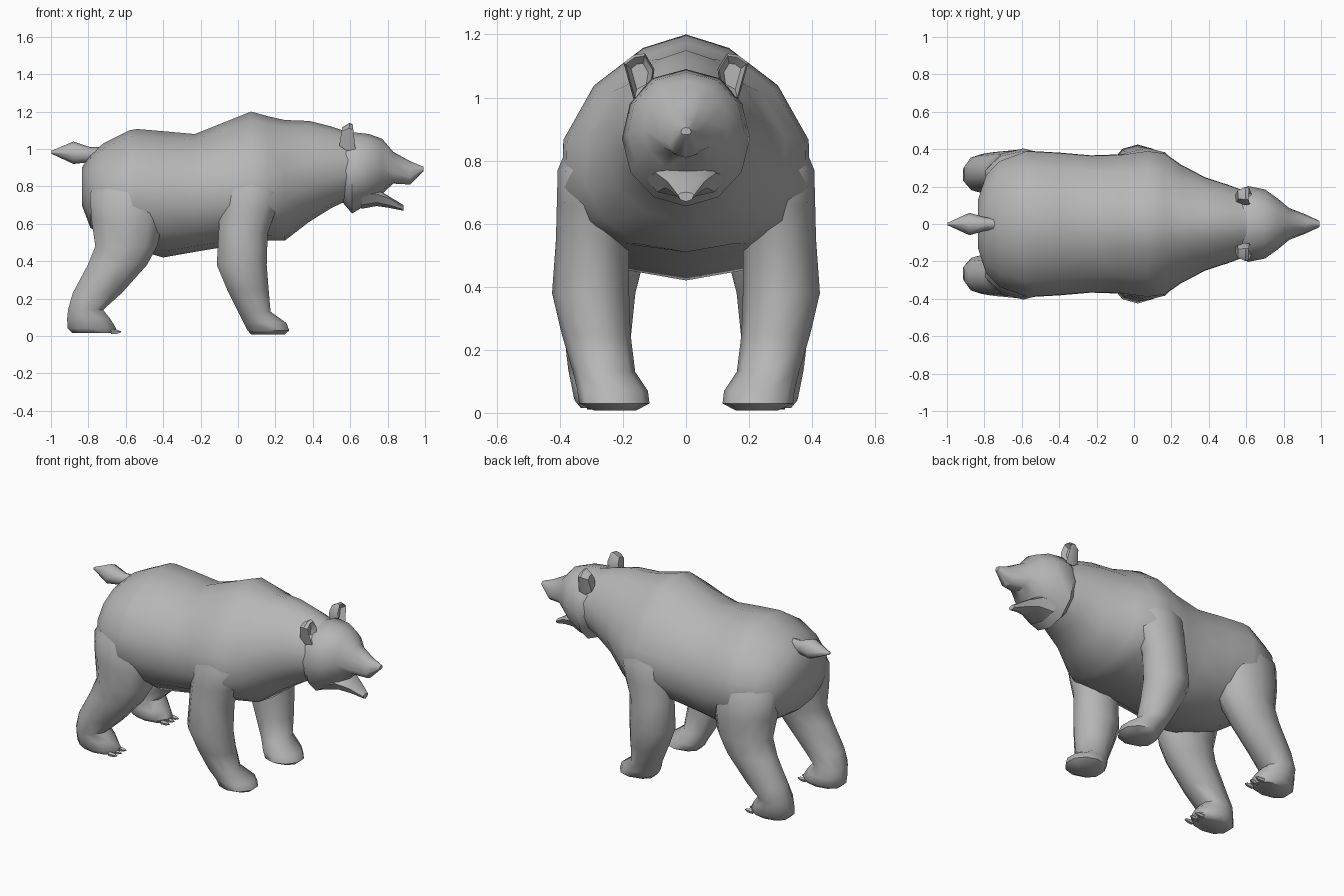
import bpy, bmesh, math

fur = bpy.data.materials.new("grey_fur")
fur.diffuse_color = (0.47, 0.47, 0.47, 1)


def loft(name, rings, angle=50):
    """Skin a closed surface through rings of equal point count."""
    bm = bmesh.new()
    loops = [[bm.verts.new(p) for p in r] for r in rings]
    n = len(loops[0])
    for a, b in zip(loops, loops[1:]):
        for i in range(n):
            j = (i + 1) % n
            bm.faces.new((a[i], a[j], b[j], b[i]))
    bm.faces.new(loops[0])
    bm.faces.new(loops[-1])
    bmesh.ops.recalc_face_normals(bm, faces=bm.faces)
    mesh = bpy.data.meshes.new(name)
    bm.to_mesh(mesh)
    bm.free()
    ob = bpy.data.objects.new(name, mesh)
    bpy.context.collection.objects.link(ob)
    mesh.materials.append(fur)
    bpy.ops.object.select_all(action='DESELECT')
    ob.select_set(True)
    bpy.context.view_layer.objects.active = ob
    bpy.ops.object.shade_smooth_by_angle(angle=math.radians(angle))
    return ob


def mirror(ob):
    ob.modifiers.new("other_side", 'MIRROR').use_axis = (False, True, False)


def upright(x, zb, zt, w, zm, n=14, cy=0, top=1.0, low=1.0):
    """Egg-shaped ring: bottom, top, half width, widest height, fullness powers."""
    pts = []
    for i in range(n):
        a = 2 * math.pi * i / n + math.pi / 2
        s, c = math.sin(a), math.cos(a)
        z = zm + s * ((zt - zm) if s > 0 else (zm - zb))
        y = math.copysign(abs(c) ** (top if s > 0 else low), c)
        pts.append((x, cy + w * y, z))
    return pts


def level(z, x0, x1, y0, y1, n=10):
    """Rounded ring lying flat, filling the given x and y span."""
    pts = []
    for i in range(n):
        a = 2 * math.pi * (i + 0.5) / n
        pts.append(((x0 + x1) / 2 + 0.52 * (x1 - x0) * math.cos(a),
                    (y0 + y1) / 2 + 0.52 * (y1 - y0) * math.sin(a), z))
    return pts


# Torso with rump, shoulder hump and neck
loft("body", [upright(*s, top=1.3 if s[0] > -0.1 else 1.12, low=0.85) for s in [
    (-0.835, 0.70, 0.90, 0.13, 0.80),
    (-0.79, 0.58, 0.97, 0.27, 0.77),
    (-0.72, 0.53, 1.03, 0.345, 0.76),
    (-0.58, 0.47, 1.10, 0.398, 0.76),
    (-0.54, 0.46, 1.107, 0.398, 0.76),
    (-0.40, 0.42, 1.095, 0.39, 0.76),
    (-0.23, 0.45, 1.08, 0.375, 0.75),
    (-0.08, 0.475, 1.14, 0.38, 0.76),
    (0.07, 0.495, 1.20, 0.402, 0.77),
    (0.16, 0.51, 1.175, 0.39, 0.77),
    (0.25, 0.51, 1.155, 0.325, 0.79),
    (0.38, 0.61, 1.15, 0.255, 0.86),
    (0.50, 0.685, 1.12, 0.215, 0.89),
    (0.62, 0.74, 1.08, 0.17, 0.90)]])

# Head and upper muzzle
loft("head", [upright(*s, n=12, top=0.9) for s in [
    (0.555, 0.72, 1.06, 0.17, 0.89),
    (0.61, 0.655, 1.09, 0.203, 0.87),
    (0.70, 0.71, 1.08, 0.185, 0.89),
    (0.77, 0.76, 1.055, 0.135, 0.90),
    (0.83, 0.815, 0.985, 0.085, 0.87),
    (0.92, 0.81, 0.935, 0.05, 0.85),
    (0.992, 0.882, 0.905, 0.016, 0.89)]], 40)

# Open lower jaw
loft("lower_jaw", [upright(*s, n=8) for s in [
    (0.66, 0.68, 0.80, 0.13, 0.75),
    (0.74, 0.695, 0.79, 0.095, 0.76),
    (0.81, 0.685, 0.745, 0.06, 0.735),
    (0.885, 0.67, 0.70, 0.025, 0.69)]], 40)

# Cupped ears: back, rim and hollow
outline = [(0.165, 0.99), (0.198, 1.11), (0.165, 1.135),
           (0.13, 1.14), (0.10, 1.09), (0.11, 1.02)]


def ear_ring(x, k, lean):
    return [(x - lean * (z - 1.07), 0.145 + k * (y - 0.145), 1.07 + k * (z - 1.07))
            for y, z in outline]


ear = loft("ear", [ear_ring(0.55, 0.65, -0.1), ear_ring(0.59, 1.0, -0.1),
                   ear_ring(0.62, 0.88, 0.1), ear_ring(0.59, 0.55, 0.0)], 40)
mirror(ear)

# Small eyes
eye = loft("eye", [upright(x, 0.965 - r, 0.965 + r, r, 0.965, 6, 0.098)
                   for x, r in [(0.755, 0.014), (0.782, 0.012), (0.788, 0.005)]])
mirror(eye)

# Tail tapering to a point
loft("tail", [upright(*s, n=8) for s in [
    (-0.72, 0.94, 1.01, 0.03, 0.975),
    (-0.79, 0.93, 1.01, 0.035, 0.97),
    (-0.88, 0.92, 1.04, 0.06, 0.975),
    (-0.998, 0.975, 0.99, 0.006, 0.982)]], 60)

# Front legs, foot to shoulder, thinning out over the flank
front = loft("front_leg", [level(*s) for s in [
    (0.008, 0.07, 0.25, 0.16, 0.29),
    (0.03, 0.05, 0.275, 0.12, 0.335),
    (0.07, 0.03, 0.26, 0.125, 0.34),
    (0.13, 0.00, 0.175, 0.165, 0.355),
    (0.25, -0.06, 0.165, 0.18, 0.39),
    (0.38, -0.115, 0.155, 0.185, 0.42),
    (0.55, -0.105, 0.16, 0.185, 0.408),
    (0.66, -0.10, 0.20, 0.17, 0.405),
    (0.77, -0.09, 0.23, 0.16, 0.402),
    (0.90, -0.03, 0.17, 0.15, 0.35)]])
mirror(front)

# Hind legs, foot to hip
hind = loft("hind_leg", [level(*s) for s in [
    (0.015, -0.885, -0.66, 0.19, 0.33),
    (0.04, -0.912, -0.65, 0.165, 0.35),
    (0.09, -0.915, -0.68, 0.165, 0.36),
    (0.14, -0.91, -0.72, 0.175, 0.37),
    (0.23, -0.885, -0.62, 0.18, 0.38),
    (0.38, -0.805, -0.485, 0.165, 0.39),
    (0.48, -0.765, -0.43, 0.14, 0.395),
    (0.62, -0.785, -0.40, 0.11, 0.398),
    (0.76, -0.795, -0.39, 0.10, 0.385),
    (0.90, -0.72, -0.46, 0.10, 0.28)]])
mirror(hind)

# Small claws on the hind feet
for k in range(3):
    y = 0.215 + 0.045 * k
    claw = loft("hind_claw", [upright(x, 0.022 - r, 0.022 + r, r, 0.022, 5, y)
                              for x, r in [(-0.68, 0.014), (-0.645, 0.012), (-0.625, 0.003)]])
    mirror(claw)
